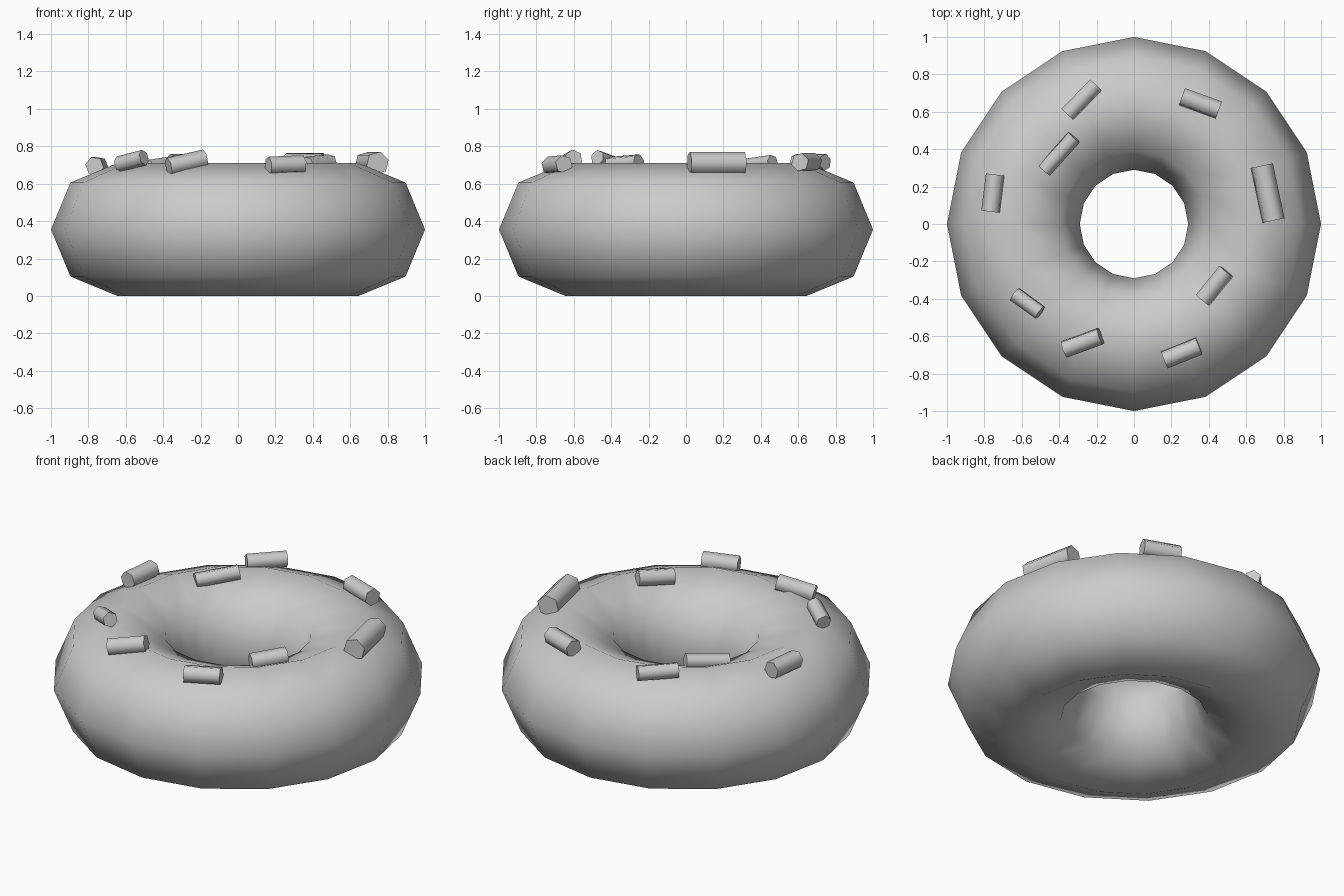
import bpy
from math import radians
from mathutils import Vector, Matrix

if "Cube" in bpy.data.objects:
    bpy.data.objects.remove(bpy.data.objects["Cube"])

# Dough ring
bpy.ops.mesh.primitive_torus_add(major_segments=16, minor_segments=8,
                                 major_radius=0.645, minor_radius=0.355,
                                 location=(0, 0, 0.355))
dough = bpy.context.object
dough.name = "dough_ring"
bpy.ops.object.shade_smooth()


def sprinkle(i, x, y, z, yaw, tilt, length, width):
    """Six-sided rod lying on the ring, its flat side turned to the slope."""
    bpy.ops.mesh.primitive_cylinder_add(vertices=6, radius=width / 2, depth=length)
    ob = bpy.context.object
    ob.name = f"sprinkle_{i}"
    a, t = radians(yaw), radians(tilt)
    axis = Matrix.Rotation(a, 3, 'Z') @ Matrix.Rotation(-t, 3, 'Y') @ Vector((1, 0, 0))
    # Outward direction of the ring surface at this spot
    ring = Vector((x, y, 0)).normalized() * 0.645
    up = (Vector((x, y, z)) - ring - Vector((0, 0, 0.355))).normalized()
    side = up.cross(axis).normalized()
    up = axis.cross(side)
    rot = Matrix((side, up, axis)).transposed()
    # Transform is baked so the rod keeps its hexagonal section
    ob.data.transform(Matrix.Translation((x, y, z)) @ rot.to_4x4())
    bpy.ops.object.shade_smooth_by_angle(angle=radians(70))


# x, y, z, yaw, tilt, length, width
rods = [
    (-0.28, 0.665, 0.715, 46, 0, 0.22, 0.09),
    (0.355, 0.645, 0.715, -20, 0, 0.21, 0.10),
    (-0.40, 0.375, 0.700, 48, 6, 0.24, 0.085),
    (-0.755, 0.165, 0.695, 83, 0, 0.20, 0.10),
    (0.715, 0.165, 0.710, 102, 0, 0.30, 0.125),
    (0.43, -0.33, 0.705, 51, 4, 0.20, 0.095),
    (-0.57, -0.425, 0.722, -36, 12, 0.17, 0.085),
    (-0.275, -0.635, 0.712, 20, 12, 0.21, 0.10),
    (0.255, -0.69, 0.700, 22, 2, 0.20, 0.10),
]
for i, r in enumerate(rods, 1):
    sprinkle(i, *r)
